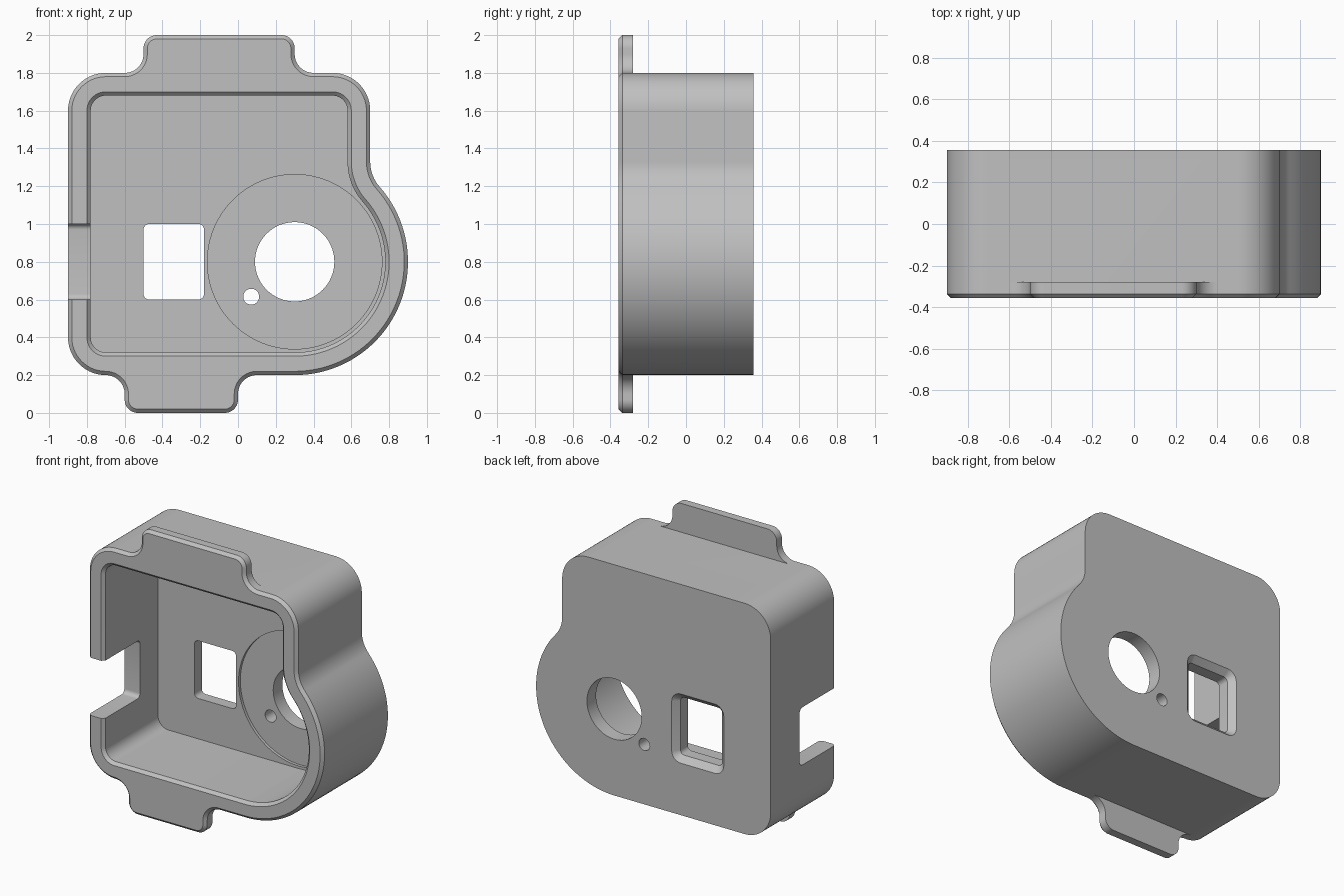
import bpy, bmesh, math
from mathutils import Vector

cube = bpy.data.objects.get("Cube")
if cube:
    bpy.data.objects.remove(cube, do_unlink=True)

BACK, FRONT = 0.357, -0.357
TAB_BACK, FLOOR = -0.28, 0.237
CHAMFER, WALL = 0.02, 0.12


def arc(cx, cz, r, a0, a1, n=14):
    angles = [math.radians(a0 + (a1 - a0) * i / n) for i in range(n + 1)]
    return [Vector((cx + r * math.cos(a), cz + r * math.sin(a))) for a in angles]


def rounded_rect(x0, x1, z0, z1, r):
    return (arc(x0 + r, z0 + r, r, 180, 270, 6) + arc(x1 - r, z0 + r, r, 270, 360, 6)
            + arc(x1 - r, z1 - r, r, 0, 90, 6) + arc(x0 + r, z1 - r, r, 90, 180, 6))


def inset(points, d):
    """Move a counter-clockwise outline inward by d."""
    result = []
    for i, p in enumerate(points):
        e0 = (p - points[i - 1]).normalized()
        e1 = (points[(i + 1) % len(points)] - p).normalized()
        n0, n1 = Vector((-e0.y, e0.x)), Vector((-e1.y, e1.x))
        result.append(p + (n0 + n1) * d / (1 + n0.dot(n1)))
    return result


def finish(bm, name):
    bmesh.ops.recalc_face_normals(bm, faces=bm.faces[:])
    mesh = bpy.data.meshes.new(name)
    bm.to_mesh(mesh)
    bm.free()
    obj = bpy.data.objects.new(name, mesh)
    bpy.context.collection.objects.link(obj)
    return obj


def along_y(p, t):
    return (p.x, t, p.y)


def along_x(p, t):
    return (t, p.x, p.y)


def add_loop(bm, points, t, place=along_y):
    return [bm.verts.new(place(p, t)) for p in points]


def bridge(bm, a, b):
    for i in range(len(a)):
        bm.faces.new((a[i - 1], a[i], b[i], b[i - 1]))


def loft(name, sections, place=along_y):
    bm = bmesh.new()
    loops = [add_loop(bm, pts, t, place) for pts, t in sections]
    for a, b in zip(loops, loops[1:]):
        bridge(bm, a, b)
    bm.faces.new(loops[0])
    bm.faces.new(loops[-1])
    return finish(bm, name)


# Outline pieces, counter-clockwise; tabs stick out of the body outline
bulge_end = math.degrees(math.acos(0.75))
bottom_tab = (arc(-0.7, 0.1, 0.1, 90, 0) + arc(-0.53, 0.07, 0.07, 180, 270)
              + arc(-0.07, 0.07, 0.07, 270, 360) + arc(0.1, 0.1, 0.1, 180, 90))
top_tab = (arc(0.4, 1.9, 0.1, 270, 180) + arc(0.23, 1.93, 0.07, 0, 90)
           + arc(-0.43, 1.93, 0.07, 90, 180) + arc(-0.6, 1.9, 0.1, 360, 270))
fillet_z = 0.8 + math.sqrt(0.8 ** 2 - 0.6 ** 2)
pieces = [
    (arc(-0.7, 0.4, 0.2, 180, 270), False),
    (bottom_tab, True),
    (arc(0.3, 0.8, 0.6, -90, bulge_end, 40), False),
    (arc(0.9, fillet_z, 0.2, 180 + bulge_end, 180), False),
    (arc(0.5, 1.6, 0.2, 0, 90), False),
    (top_tab, True),
    (arc(-0.7, 1.6, 0.2, 90, 180), False),
]
flange, base_ids = [], []
for points, is_tab in pieces:
    for i, p in enumerate(points):
        if flange and (p - flange[-1]).length < 1e-4:
            continue
        if not is_tab or i in (0, len(points) - 1):
            base_ids.append(len(flange))
        flange.append(p)
body = [flange[i] for i in base_ids]

# Housing shell: back, walls, tabbed flange, rim and cavity
bm = bmesh.new()
back = add_loop(bm, body, BACK)
tab_loop = add_loop(bm, flange, TAB_BACK)
edge_loop = add_loop(bm, flange, FRONT + CHAMFER)
rim_outer = add_loop(bm, inset(flange, CHAMFER), FRONT)
rim_inner = add_loop(bm, inset(body, WALL - CHAMFER), FRONT)
cavity = inset(body, WALL)
lip = add_loop(bm, cavity, FRONT + CHAMFER)
floor = add_loop(bm, cavity, FLOOR)
bm.faces.new(back)
bm.faces.new(floor)
bridge(bm, back, [tab_loop[i] for i in base_ids])
bridge(bm, tab_loop, edge_loop)
bridge(bm, edge_loop, rim_outer)
bridge(bm, rim_inner, lip)
bridge(bm, lip, floor)
for k, start in enumerate(base_ids):
    nxt = (k + 1) % len(base_ids)
    end = base_ids[nxt] if nxt else len(flange)
    span = [i % len(flange) for i in range(start, end + 1)]
    bm.faces.new([rim_outer[i] for i in span] + [rim_inner[nxt], rim_inner[k]])
    if len(span) > 2:
        bm.faces.new([tab_loop[i] for i in span])
housing = finish(bm, "camera_housing")

# Openings
window = rounded_rect(-0.5, -0.18, 0.6, 1.0, 0.03)
lens = arc(0.3, 0.8, 0.21, 0, 360, 64)[:-1]
seat = arc(0.3, 0.8, 0.462, 0, 360, 96)[:-1]
pin = arc(0.07, 0.615, 0.042, 0, 360, 32)[:-1]
slot = rounded_rect(-0.6, 0.04, 0.6, 1.0, 0.03)
cutters = [
    loft("lens_seat_cutter", [(seat, 0.1), (seat, FLOOR + 0.02)]),
    loft("lens_hole_cutter", [(lens, 0.1), (lens, 0.5)]),
    loft("pin_hole_cutter", [(pin, 0.1), (pin, 0.5)]),
    loft("window_cutter", [(window, 0.1), (window, BACK - 0.04),
                           (inset(window, -0.06), BACK + 0.02)]),
    loft("side_slot_cutter", [(slot, -1.0), (slot, -0.7)], along_x),
]
bpy.ops.object.select_all(action='DESELECT')
bpy.context.view_layer.objects.active = housing
housing.select_set(True)
for cutter in cutters:
    cutter.hide_render = True
    mod = housing.modifiers.new(cutter.name, 'BOOLEAN')
    mod.operation = 'DIFFERENCE'
    mod.solver = 'EXACT'
    mod.object = cutter
    bpy.ops.object.modifier_apply(modifier=mod.name)
    bpy.data.objects.remove(cutter, do_unlink=True)

# Grey plastic
grey = bpy.data.materials.new("grey_plastic")
grey.use_nodes = True
colour = (0.53, 0.53, 0.53, 1.0)
grey.diffuse_color = colour
grey.node_tree.nodes["Principled BSDF"].inputs["Base Color"].default_value = colour
housing.data.materials.clear()
housing.data.materials.append(grey)
bpy.ops.object.shade_smooth_by_angle(angle=math.radians(30))
